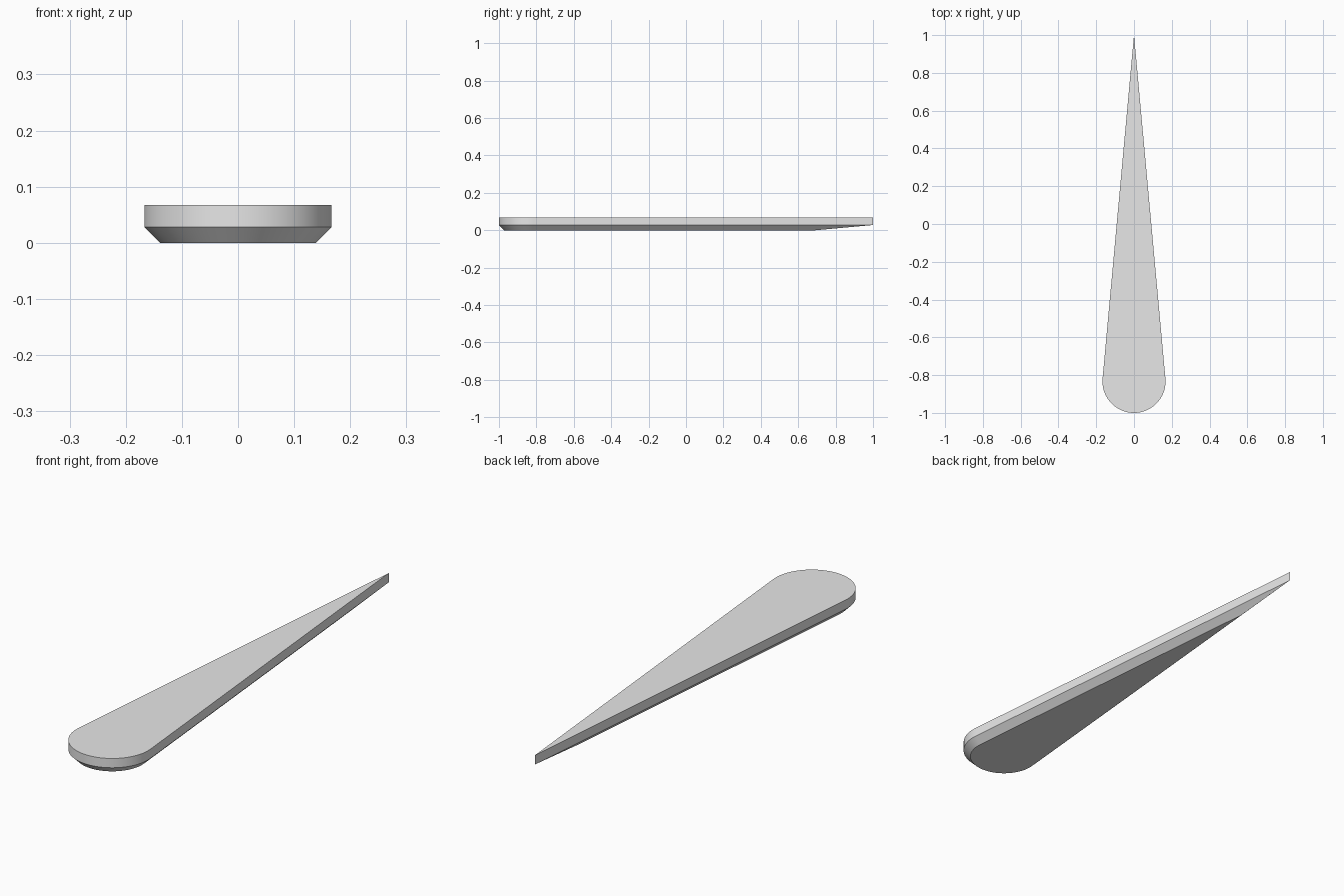
import bpy, bmesh, math

cube = bpy.data.objects.get("Cube")
if cube:
    bpy.data.objects.remove(cube, do_unlink=True)

RADIUS, CENTRE_Y, REACH = 0.167, -0.833, 1.833
BEVEL, HEIGHT, SEGMENTS = 0.028, 0.067, 64

grey = bpy.data.materials.new("light_grey")
grey.use_nodes = True
colour = (0.8, 0.8, 0.8, 1)
grey.diffuse_color = colour
grey.node_tree.nodes["Principled BSDF"].inputs["Base Color"].default_value = colour


def teardrop(bm, scale, z):
    """Round front end with straight tangents meeting at the rear tip."""
    tangent = math.asin(RADIUS / REACH)
    sweep = math.pi + 2 * tangent
    points = [(0, REACH)]
    for i in range(SEGMENTS + 1):
        a = math.pi - tangent + sweep * i / SEGMENTS
        points.append((RADIUS * math.cos(a), RADIUS * math.sin(a)))
    return [bm.verts.new((x * scale, CENTRE_Y + y * scale, z)) for x, y in points]


# Solid wedge: narrow underside, sloped lower rim, upright side wall
bm = bmesh.new()
rings = [teardrop(bm, 1 - BEVEL / RADIUS, 0),
         teardrop(bm, 1, BEVEL),
         teardrop(bm, 1, HEIGHT)]
bm.faces.new(list(reversed(rings[0])))
bm.faces.new(rings[-1])
for low, high in zip(rings, rings[1:]):
    for i in range(len(low)):
        j = (i + 1) % len(low)
        bm.faces.new((low[i], low[j], high[j], high[i]))
bmesh.ops.recalc_face_normals(bm, faces=bm.faces)

mesh = bpy.data.meshes.new("teardrop_body")
bm.to_mesh(mesh)
bm.free()
mesh.materials.append(grey)
body = bpy.data.objects.new("teardrop_body", mesh)
bpy.context.collection.objects.link(body)

# Smooth the rounded end while keeping the rims and tip crisp
bpy.ops.object.select_all(action="DESELECT")
body.select_set(True)
bpy.context.view_layer.objects.active = body
bpy.ops.object.shade_smooth_by_angle(angle=math.radians(30))
